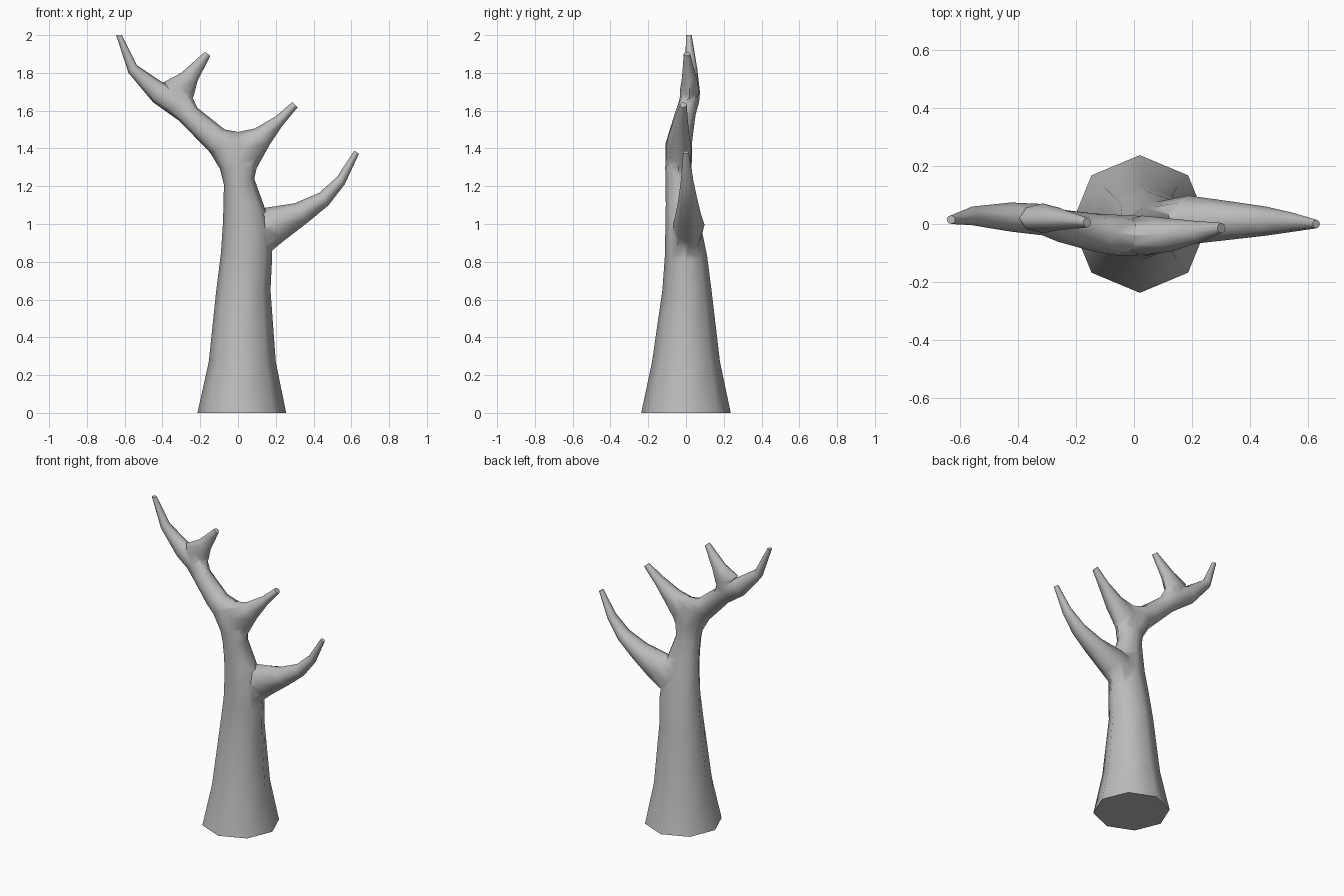
import bpy, bmesh, math
from mathutils import Vector

cube = bpy.data.objects.get("Cube")
if cube:
    bpy.data.objects.remove(cube, do_unlink=True)

SIDES = 8

grey = bpy.data.materials.new("bark_grey")
grey.use_nodes = True
grey.diffuse_color = (0.5, 0.5, 0.5, 1)
grey.node_tree.nodes["Principled BSDF"].inputs["Base Color"].default_value = (0.5, 0.5, 0.5, 1)


def limb(name, rings):
    """Closed tube; each ring is (x, z of one edge, x, z of other edge, y centre, y radius)."""
    bm = bmesh.new()
    loops = []
    for xa, za, xb, zb, y, ry in rings:
        a, b = Vector((xa, y, za)), Vector((xb, y, zb))
        mid, half = (a + b) / 2, (b - a) / 2
        loop = []
        for i in range(SIDES):
            t = math.tau * i / SIDES
            loop.append(bm.verts.new(mid + half * math.cos(t) + Vector((0, ry * math.sin(t), 0))))
        loops.append(loop)
    for low, high in zip(loops, loops[1:]):
        for i in range(SIDES):
            j = (i + 1) % SIDES
            bm.faces.new((low[i], low[j], high[j], high[i]))
    bm.faces.new(loops[0])
    bm.faces.new(loops[-1])
    bmesh.ops.recalc_face_normals(bm, faces=bm.faces)
    mesh = bpy.data.meshes.new(name)
    bm.to_mesh(mesh)
    bm.free()
    mesh.materials.append(grey)
    obj = bpy.data.objects.new(name, mesh)
    bpy.context.collection.objects.link(obj)
    return obj


# Trunk flowing into the tall right-hand limb
trunk = limb("tree_trunk", [
    (-.215, 0, .255, 0, 0, .237),
    (-.155, .27, .20, .27, 0, .18),
    (-.115, .65, .172, .65, .005, .13),
    (-.09, .85, .18, .81, 0, .112),
    (-.08, 1.0, .175, .98, -.015, .094),
    (-.076, 1.12, .14, 1.09, -.025, .082),
    (-.075, 1.21, .086, 1.24, -.037, .072),
    (-.095, 1.29, .10, 1.30, -.04, .07),
    (-.145, 1.375, .02, 1.484, -.038, .07),
    (-.20, 1.432, -.07, 1.50, -.03, .066),
    (-.31, 1.545, -.215, 1.615, -.005, .056),
    (-.38, 1.595, -.25, 1.69, .015, .054),
    (-.45, 1.645, -.40, 1.75, .024, .05),
    (-.58, 1.80, -.535, 1.84, .028, .032),
    (-.645, 2.0, -.615, 2.0, .015, .015),
])

# Side branches, each rooted inside its parent
branches = [
    limb("low_branch", [
        (.0, 1.06, .09, .78, .0, .07),
        (.14, 1.085, .235, .905, .014, .084),
        (.30, 1.11, .365, 1.005, .012, .066),
        (.43, 1.165, .48, 1.10, .01, .05),
        (.525, 1.25, .565, 1.21, .006, .033),
        (.615, 1.388, .64, 1.372, 0, .015),
    ]),
    limb("middle_branch", [
        (-.075, 1.30, .08, 1.26, -.038, .062),
        (-.06, 1.475, .115, 1.325, -.039, .068),
        (.09, 1.506, .165, 1.415, -.038, .057),
        (.20, 1.57, .235, 1.52, -.028, .038),
        (.287, 1.645, .315, 1.617, -.014, .018),
    ]),
    limb("top_branch", [
        (-.37, 1.635, -.26, 1.62, .01, .045),
        (-.395, 1.75, -.234, 1.68, .02, .051),
        (-.30, 1.80, -.215, 1.755, .017, .038),
        (-.175, 1.912, -.147, 1.89, .005, .017),
    ]),
]

# Fuse the branches into one skin
for o in bpy.context.selected_objects:
    o.select_set(False)
bpy.context.view_layer.objects.active = trunk
trunk.select_set(True)
for branch in branches:
    mod = trunk.modifiers.new("fuse", "BOOLEAN")
    mod.operation = "UNION"
    mod.solver = "EXACT"
    mod.object = branch
    bpy.ops.object.modifier_apply(modifier=mod.name)
    bpy.data.objects.remove(branch, do_unlink=True)

bpy.ops.object.shade_smooth_by_angle(angle=math.radians(60))
